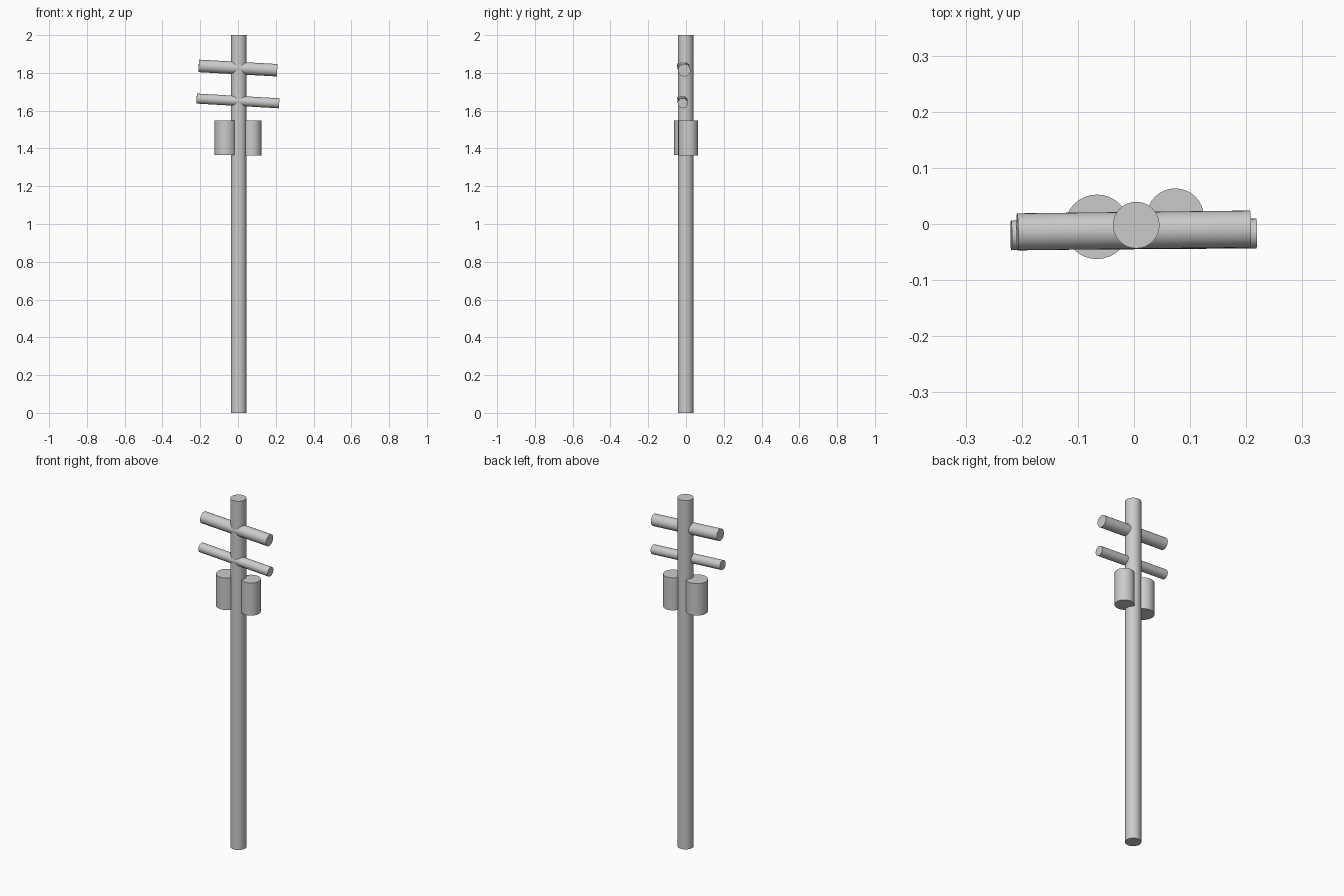
import bpy
import math
from mathutils import Vector

cube = bpy.data.objects.get("Cube")
if cube:
    bpy.data.objects.remove(cube, do_unlink=True)

# One plain grey for everything
grey = bpy.data.materials.new("plain grey")
grey.use_nodes = True
colour = (0.6, 0.6, 0.6, 1.0)
grey.diffuse_color = colour
grey.node_tree.nodes["Principled BSDF"].inputs["Base Color"].default_value = colour


def rod(name, start, end, radius, sides=32):
    """Capped cylinder running from start to end."""
    start, end = Vector(start), Vector(end)
    axis = end - start
    bpy.ops.mesh.primitive_cylinder_add(
        vertices=sides, radius=radius, depth=axis.length,
        location=(start + end) / 2,
        rotation=axis.to_track_quat('Z', 'Y').to_euler())
    obj = bpy.context.object
    obj.name = name
    obj.data.materials.append(grey)
    bpy.ops.object.shade_smooth_by_angle(angle=math.radians(40))
    return obj


# Upright pole
rod("pole", (0.004, -0.002, 0), (0.004, -0.002, 2), 0.0415)

# Slightly tilted crossarms
rod("upper_crossarm", (-0.208, -0.014, 1.837), (0.207, -0.009, 1.814), 0.033)
rod("lower_crossarm", (-0.219, -0.020, 1.664), (0.218, -0.017, 1.639), 0.0265)

# Transformer cans either side of the pole
rod("right_transformer", (-0.066, -0.005, 1.366), (-0.066, -0.005, 1.549), 0.0575)
rod("left_transformer", (0.0735, 0.0125, 1.362), (0.0735, 0.0125, 1.549), 0.051)
